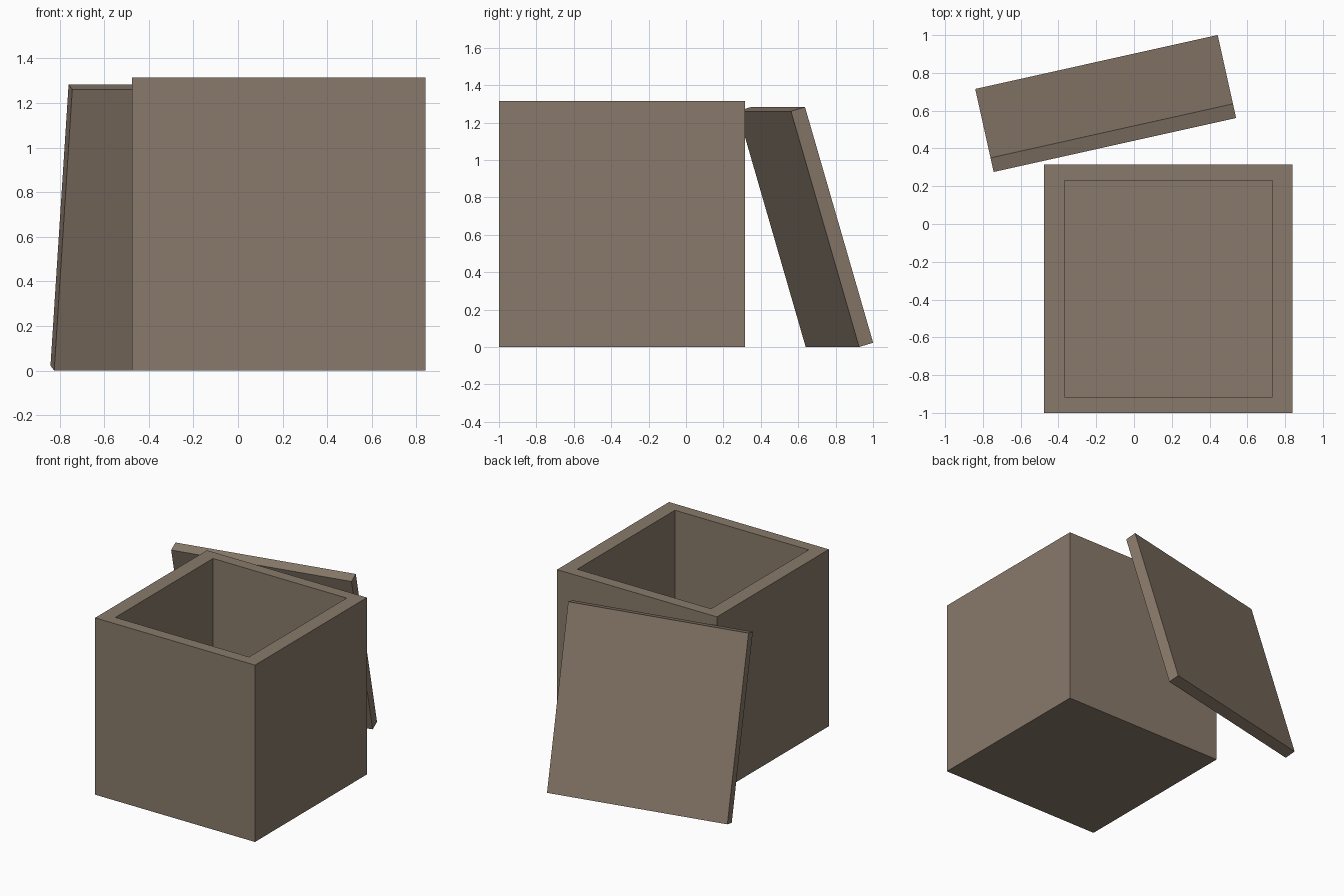
import bpy, bmesh, math
from mathutils import Matrix, Vector

if "Cube" in bpy.data.objects:
    bpy.data.objects.remove(bpy.data.objects["Cube"])

mat = bpy.data.materials.new("weathered brown")
mat.diffuse_color = (0.25, 0.195, 0.147, 1)
mat.use_nodes = True
mat.node_tree.nodes["Principled BSDF"].inputs["Base Color"].default_value = mat.diffuse_color


def add_object(name, bm, matrix):
    mesh = bpy.data.meshes.new(name)
    bm.to_mesh(mesh)
    bm.free()
    mesh.materials.append(mat)
    obj = bpy.data.objects.new(name, mesh)
    obj.matrix_world = matrix
    bpy.context.collection.objects.link(obj)
    return obj


def cuboid(size):
    bm = bmesh.new()
    bmesh.ops.create_cube(bm, size=1)
    bmesh.ops.scale(bm, vec=size, verts=bm.verts)
    return bm


SIDE = 1.315
FLOOR = 0.1

# open box: inset the top face and sink it down to the floor
bm = cuboid((SIDE, SIDE, SIDE))
top = max(bm.faces, key=lambda f: f.calc_center_median().z)
inner = bmesh.ops.extrude_discrete_faces(bm, faces=[top])["faces"][0]
bmesh.ops.scale(bm, vec=(1.10 / SIDE, 1.147 / SIDE, 1), verts=inner.verts)
inner = bmesh.ops.extrude_discrete_faces(bm, faces=[inner])["faces"][0]
bmesh.ops.translate(bm, vec=(0, 0, FLOOR - SIDE), verts=inner.verts)
add_object("box", bm, Matrix.Translation((0.182, -0.342, SIDE / 2)))

# lid leaning against the back of the box, origin at its lower inner left corner
bm = cuboid((SIDE, 0.08, SIDE))
bmesh.ops.translate(bm, vec=(SIDE / 2, 0.04, SIDE / 2), verts=bm.verts)
lean = (Matrix.Translation((-0.824, 0.64, 0))
        @ Matrix.Rotation(math.radians(12.55), 4, "Z")
        @ Matrix.Rotation(math.radians(16.5), 4, "X"))
add_object("leaning_lid", bm, lean)
